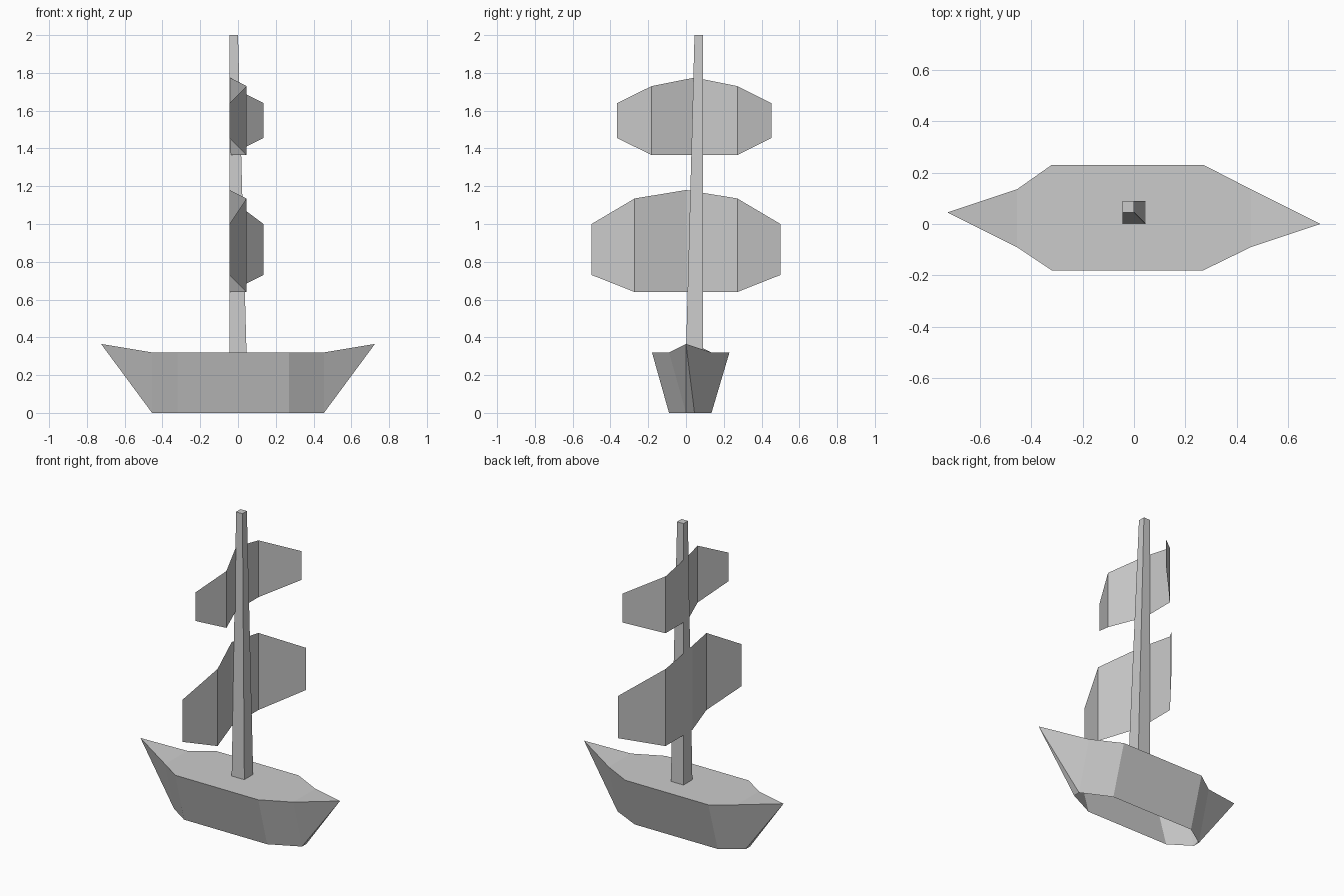
import bpy
import bmesh

cube = bpy.data.objects.get("Cube")
if cube:
    bpy.data.objects.remove(cube, do_unlink=True)

GREY = (0.6, 0.6, 0.6, 1)
grey = bpy.data.materials.new("plain grey")
grey.use_nodes = True
grey.diffuse_color = GREY
grey.node_tree.nodes["Principled BSDF"].inputs["Base Color"].default_value = GREY


def finish(name, bm):
    mesh = bpy.data.meshes.new(name)
    bm.to_mesh(mesh)
    bm.free()
    mesh.materials.append(grey)
    obj = bpy.data.objects.new(name, mesh)
    bpy.context.collection.objects.link(obj)


def ring(bm, points, z):
    return [bm.verts.new((x, y, z)) for x, y in points]


def bridge(bm, low, high):
    """Close the wall between two rings that run counter-clockwise."""
    for i in range(len(low)):
        j = (i + 1) % len(low)
        bm.faces.new((low[i], low[j], high[j], high[i]))


def build_hull():
    """Flared hull, open underneath, with a raised point at each end."""
    deck_z, tip_z = 0.32, 0.365
    end, aft, fore = 0.455, -0.32, 0.27
    deck_plan = [(end, -0.09), (end, 0.135), (fore, 0.23), (aft, 0.23),
                 (-end, 0.135), (-end, -0.09), (aft, -0.18), (fore, -0.18)]
    keel_plan = [(end, 0), (end, 0.045), (fore, 0.135), (aft, 0.135),
                 (-end, 0.045), (-end, 0), (aft, -0.09), (fore, -0.09)]
    bm = bmesh.new()
    deck, keel = ring(bm, deck_plan, deck_z), ring(bm, keel_plan, 0)
    bow = bm.verts.new((0.725, 0, tip_z))
    stern = bm.verts.new((-0.725, 0.045, tip_z))
    bm.faces.new(deck)
    for i in range(8):
        j = (i + 1) % 8
        tip = {0: bow, 4: stern}.get(i)
        if tip:
            # Pointed end: deck flap, keel triangle and two cheeks
            for face in ((deck[j], deck[i], tip), (keel[i], keel[j], tip),
                         (deck[i], keel[i], tip), (keel[j], deck[j], tip)):
                bm.faces.new(face)
        else:
            bm.faces.new((keel[i], keel[j], deck[j], deck[i]))
    finish("hull", bm)


def build_mast():
    """Square mast, tapering towards its rear right corner."""
    def square(size):
        x, y = -0.045, 0.09
        return [(x, y - size), (x + size, y - size), (x + size, y), (x, y)]
    bm = bmesh.new()
    base, top = ring(bm, square(0.09), 0.32), ring(bm, square(0.045), 2)
    bridge(bm, base, top)
    bm.faces.new(top)
    bm.faces.new(base[::-1])
    finish("mast", bm)


def build_sail(name, stations, bottom, side, shoulder, peak):
    """Folded sheet; side holds the lower and upper corner of the outer edges."""
    folds = (-0.045, 0.045, -0.045, -0.045, 0.135)
    heights = (side, (bottom, shoulder), (bottom, peak), (bottom, shoulder), side)
    bm = bmesh.new()
    columns = [[bm.verts.new((x, y, z)) for z in pair]
               for x, y, pair in zip(folds, stations, heights)]
    for (a, b), (c, d) in zip(columns, columns[1:]):
        bm.faces.new((a, c, d, b))
    finish(name, bm)


build_hull()
build_mast()
build_sail("lower_sail", (-0.5, -0.272, 0, 0.272, 0.5), 0.64, (0.73, 1.0), 1.135, 1.18)
build_sail("upper_sail", (-0.365, -0.182, 0.045, 0.272, 0.452), 1.365, (1.455, 1.64), 1.73, 1.775)
